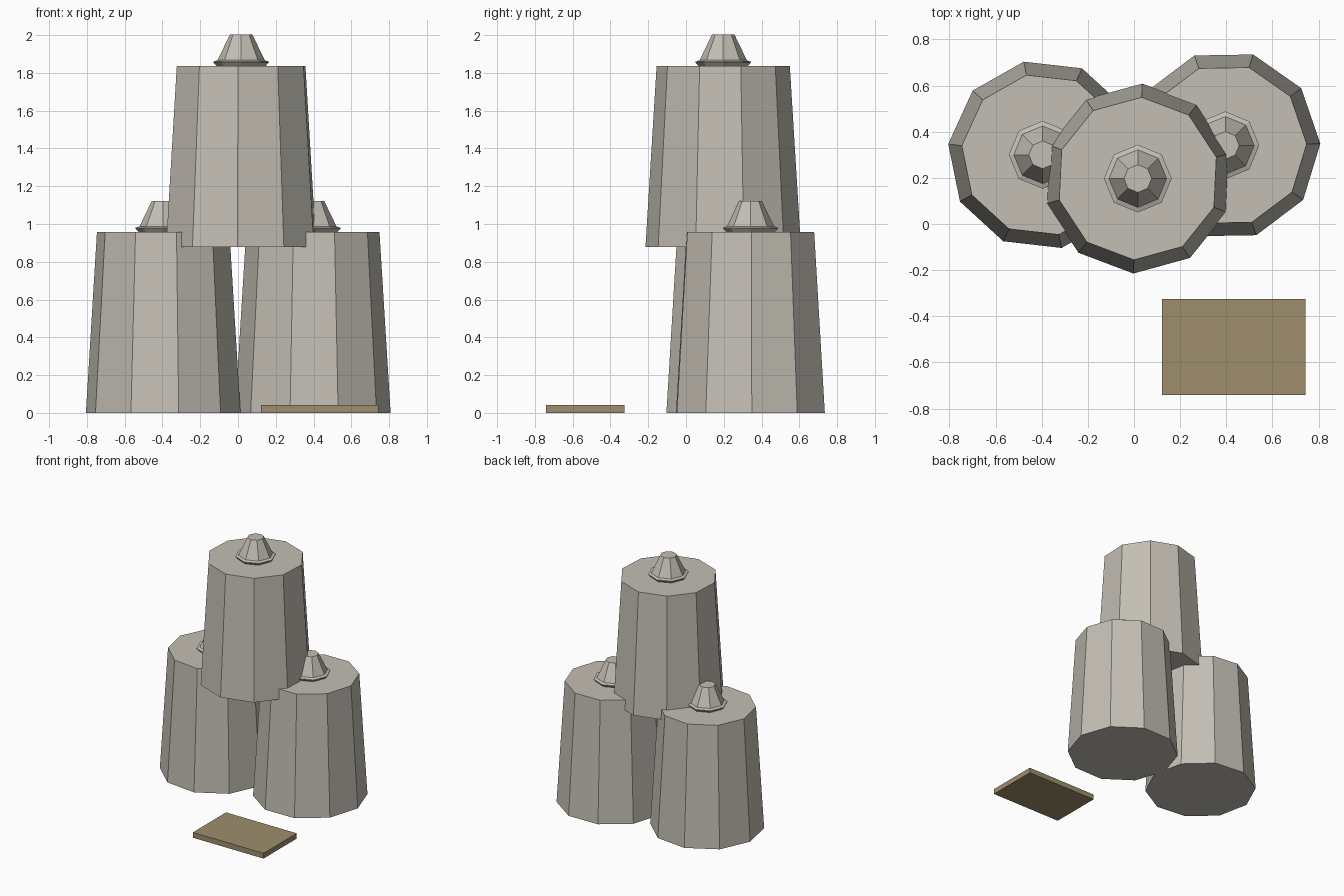
import bpy, bmesh, math

if "Cube" in bpy.data.objects:
    bpy.data.objects.remove(bpy.data.objects["Cube"])


def material(name, rgb):
    m = bpy.data.materials.new(name)
    m.diffuse_color = (*rgb, 1)
    m.use_nodes = True
    m.node_tree.nodes["Principled BSDF"].inputs["Base Color"].default_value = m.diffuse_color
    return m


cloth = material("pale grey cloth", (0.55, 0.52, 0.46))
wood = material("tan board", (0.34, 0.27, 0.15))


def turned(name, profile, sides, angle, loc, mat):
    """Closed flat-sided solid turned from a (radius, height) profile."""
    bm = bmesh.new()
    rings = []
    for r, z in profile:
        ring = []
        for i in range(sides):
            a = math.radians(angle) + 2 * math.pi * i / sides
            ring.append(bm.verts.new((r * math.cos(a), r * math.sin(a), z)))
        rings.append(ring)
    for lo, hi in zip(rings, rings[1:]):
        for i in range(sides):
            j = (i + 1) % sides
            bm.faces.new((lo[i], lo[j], hi[j], hi[i]))
    bm.faces.new(rings[0][::-1])
    bm.faces.new(rings[-1])
    me = bpy.data.meshes.new(name)
    bm.to_mesh(me)
    bm.free()
    me.materials.append(mat)
    ob = bpy.data.objects.new(name, me)
    ob.location = loc
    bpy.context.collection.objects.link(ob)
    return ob


# Three stacked sacks, each with a gathered neck and flared tie
H = 0.958
for label, x, y, z, angle in (("left", -0.396, 0.30, 0.0, 101.5),
                              ("right", 0.396, 0.341, 0.0, 109.0),
                              ("upper", 0.0165, 0.197, 0.879, 87.3)):
    turned(label + "_sack", [(0.412, 0), (0.353, H)], 10, angle, (x, y, z), cloth)
    turned(label + "_neck",
           [(0.125, -0.005), (0.147, 0.018), (0.147, 0.022), (0.125, 0.030), (0.06, 0.165)],
           8, 0, (x, y, z + H), cloth)

# Small board lying in front
bpy.ops.mesh.primitive_cube_add(size=1, location=(0.4325, -0.5325, 0.021))
board = bpy.context.object
board.name = "board"
board.scale = (0.621, 0.416, 0.042)
board.data.materials.append(wood)
